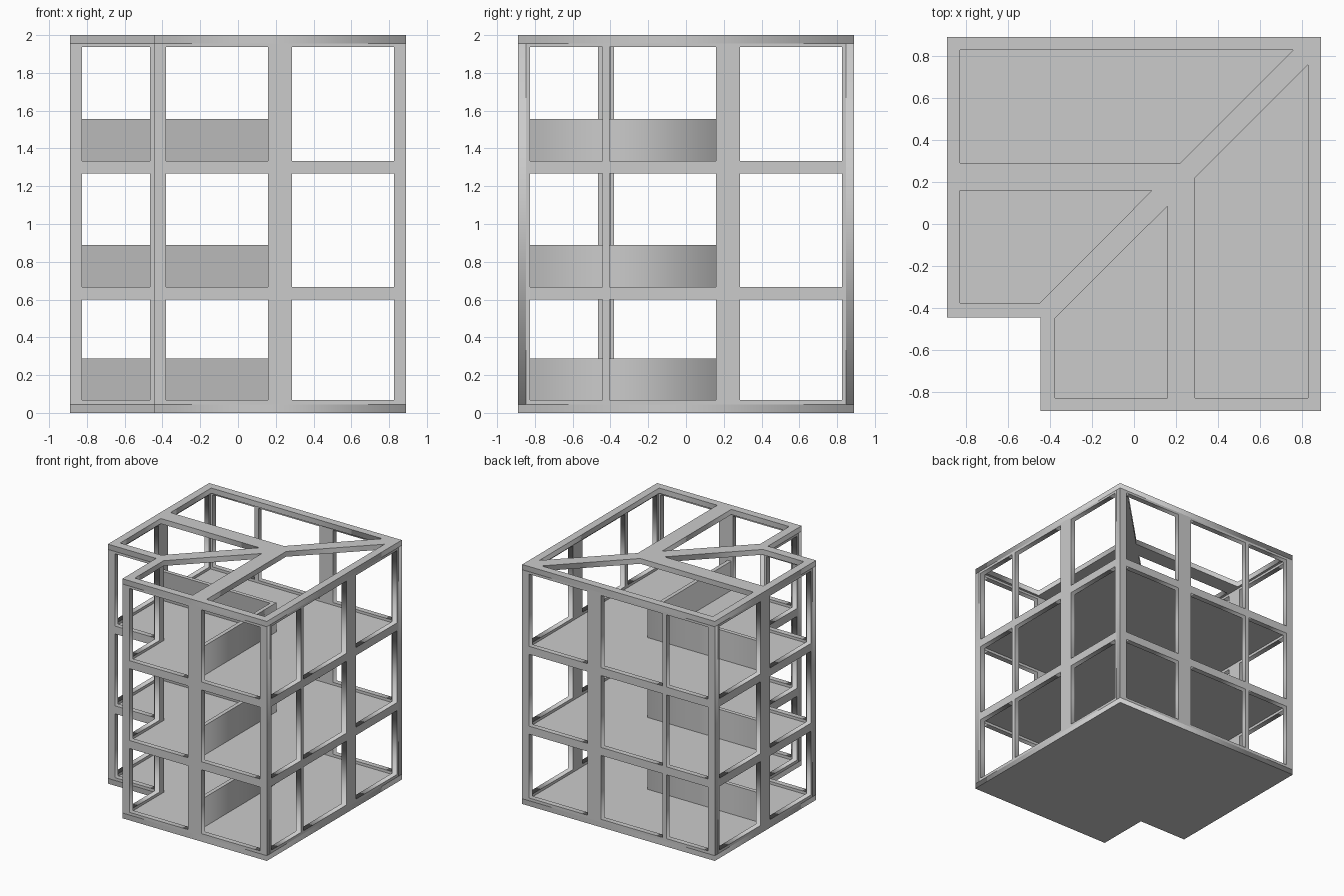
import bpy
from mathutils import Matrix

if "Cube" in bpy.data.objects:
    bpy.data.objects.remove(bpy.data.objects["Cube"])

T = 0.044            # sheet thickness
S, N = 0.89, -0.445  # half width, notch corner
Z_OPEN = [(0.067, 0.6), (0.667, 1.267), (1.333, 1.936)]


def rect(u0, u1, v0, v1):
    return [(u0, v0), (u1, v0), (u1, v1), (u0, v1)]


def sheet(name, loops, thick, matrix):
    """Filled flat outline (later loops are holes), thickened about its plane."""
    cu = bpy.data.curves.new(name, 'CURVE')
    cu.dimensions = '2D'
    cu.fill_mode = 'BOTH'
    cu.extrude = thick / 2
    for loop in loops:
        sp = cu.splines.new('POLY')
        sp.points.add(len(loop) - 1)
        for p, (u, v) in zip(sp.points, loop):
            p.co = (u, v, 0, 1)
        sp.use_cyclic_u = True
    tmp = bpy.data.objects.new(name + "_outline", cu)
    bpy.context.collection.objects.link(tmp)
    dg = bpy.context.evaluated_depsgraph_get()
    me = bpy.data.meshes.new_from_object(tmp.evaluated_get(dg))
    bpy.data.objects.remove(tmp)
    me.transform(matrix)
    me.name = name
    ob = bpy.data.objects.new(name, me)
    bpy.context.collection.objects.link(ob)
    return ob


def flat(name, loops, z0, z1):
    return sheet(name, loops, z1 - z0, Matrix.Translation((0, 0, (z0 + z1) / 2)))


def wall(name, axis, pos, span, openings):
    """Upright window frame in the plane axis = pos."""
    if axis == 'y':
        m = Matrix(((1, 0, 0, 0), (0, 0, -1, pos), (0, 1, 0, 0), (0, 0, 0, 1)))
    else:
        m = Matrix(((0, 0, 1, pos), (1, 0, 0, 0), (0, 1, 0, 0), (0, 0, 0, 1)))
    holes = [rect(a, b, c, d) for a, b in openings for c, d in Z_OPEN]
    sheet(name, [rect(*span, T, 2 - T)] + holes, T, m)


def l_shape(i):
    """Building footprint inset by i."""
    a, n = S - i, N + i
    return [(n, -a), (a, -a), (a, a), (-a, a), (-a, n), (n, n)]


# outer window frames
h = T / 2
short = [(-0.38, 0.16), (0.286, 0.826)]
long = [(-0.826, -0.441), (-0.404, 0.16), (0.286, 0.826)]
notch = [(-0.826, -0.465)]
wall("front_frame", 'y', -S + h, (N, S), short)
wall("left_frame", 'x', -S + h, (N + T, S - T), short)
wall("back_frame", 'y', S - h, (-S, S), long)
wall("right_frame", 'x', S - h, (-S + T, S - T), long)
wall("notch_front_frame", 'y', N + h, (-S, N), notch)
wall("notch_side_frame", 'x', N + h, (-S + T, N + T), notch)

# open roof frame with diagonal hips
outer_bay = [(-0.826, 0.826), (0.755, 0.826), (0.22, 0.29), (-0.826, 0.29)]
inner_bay = [(-0.826, 0.16), (0.086, 0.16), (-0.447, -0.375), (-0.826, -0.375)]
bays = [outer_bay, inner_bay]
bays += [[(y, x) for x, y in b] for b in bays]
flat("roof_frame", [l_shape(0)] + bays, 2 - T, 2)

# base, floors and low partition walls
flat("base_floor", [l_shape(0)], 0, T)
for i, z in enumerate((0.644, 1.311)):
    flat(f"floor_{i + 1}", [l_shape(T)], z - 0.022, z)
p0, p1, e = 0.175, 0.208, S - T
partition = [(-e, p0), (p0, p0), (p0, -e), (p1, -e), (p1, p1), (-e, p1)]
for i, (z0, z1) in enumerate(((T, 0.289), (0.644, 0.889), (1.311, 1.555))):
    flat(f"low_partition_{i + 1}", [partition], z0, z1)
